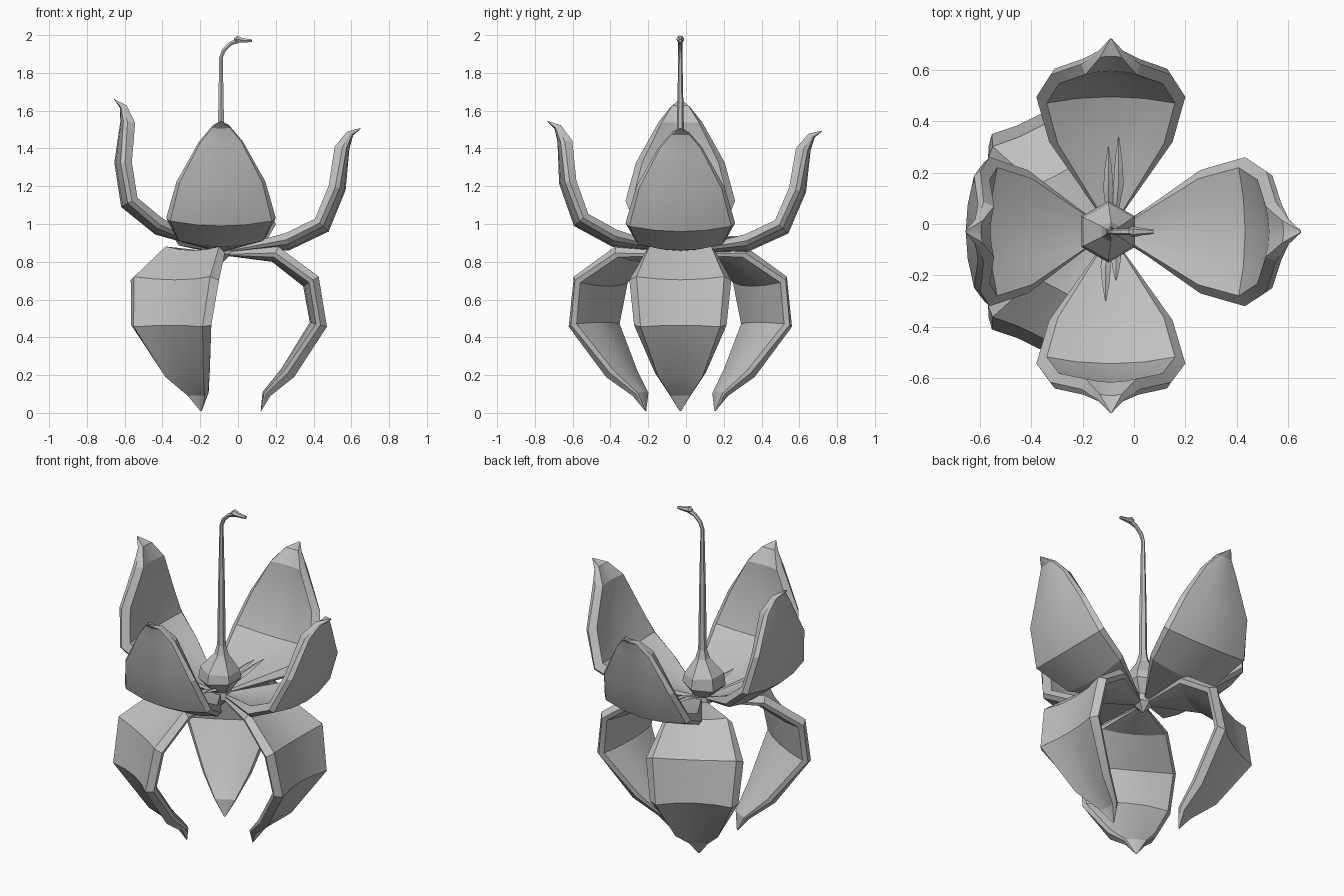
import bpy, bmesh
from math import cos, sin, pi, radians
from mathutils import Vector, Matrix

cube = bpy.data.objects.get("Cube")
if cube:
    bpy.data.objects.remove(cube, do_unlink=True)

# One plain grey for the whole flower
grey = bpy.data.materials.new("plain_grey")
grey.use_nodes = True
grey.diffuse_color = (0.53, 0.53, 0.53, 1)
grey.node_tree.nodes["Principled BSDF"].inputs["Base Color"].default_value = grey.diffuse_color

AXIS = Vector((-0.09, -0.03, 0))   # the stem line of the flower
HUB = Vector((0, 0, 0.85))         # petals tilt about this point
# Cross-section of a petal: share of the half width, share of the thickness
SECTION = ((-1, 0.3), (-0.93, 0), (-0.45, 0), (0, 0), (0.45, 0), (0.93, 0),
           (1, 0.3), (0.86, 1), (0.45, 1), (0, 1), (-0.45, 1), (-0.86, 1))


def finish(bm, name, angle):
    bmesh.ops.recalc_face_normals(bm, faces=bm.faces)
    mesh = bpy.data.meshes.new(name)
    bm.to_mesh(mesh)
    bm.free()
    mesh.materials.append(grey)
    obj = bpy.data.objects.new(name, mesh)
    bpy.context.collection.objects.link(obj)
    bpy.ops.object.select_all(action="DESELECT")
    obj.select_set(True)
    bpy.context.view_layer.objects.active = obj
    bpy.ops.object.shade_smooth_by_angle(angle=radians(angle))


def skin(bm, rings):
    """Join matching rings of vertices into a closed skin."""
    count = len(rings[0])
    for a, b in zip(rings, rings[1:]):
        for k in range(count):
            n = (k + 1) % count
            bm.faces.new((a[k], a[n], b[n], b[k]))
    bm.faces.new(rings[0])
    bm.faces.new(rings[-1])


def leaf(name, rows, turn, tilt):
    """Thick cupped petal from underside rows of radius, height, half width."""
    bm = bmesh.new()
    place = (Matrix.Translation(AXIS + HUB) @ Matrix.Rotation(radians(turn), 4, "Z")
             @ Matrix.Rotation(radians(-tilt), 4, "Y") @ Matrix.Translation(-HUB))
    rings = []
    for i, (r, z, w) in enumerate(rows):
        before, after = rows[max(i - 1, 0)], rows[min(i + 1, len(rows) - 1)]
        along = Vector((after[0] - before[0], 0, after[1] - before[1])).normalized()
        upper = Vector((-along.z, 0, along.x))
        thick = 0.065 * min(1, w / 0.1)
        ring = []
        for u, t in SECTION:
            p = Vector((r, u * w, z)) + upper * (0.16 * w * u * u + t * thick)
            ring.append(bm.verts.new(place @ p))
        rings.append(ring)
    skin(bm, rings)
    finish(bm, name, 20)


def tube(name, points, sides, flat=1.0):
    """Tapered tube along points of x, y, z, radius."""
    bm = bmesh.new()
    rings = []
    for i, (x, y, z, radius) in enumerate(points):
        before, after = points[max(i - 1, 0)], points[min(i + 1, len(points) - 1)]
        along = (Vector(after[:3]) - Vector(before[:3])).normalized()
        across = Vector((0, 1, 0)) if abs(along.y) < 0.7 else Vector((1, 0, 0))
        up = along.cross(across).normalized()
        across = up.cross(along)
        ring = []
        for k in range(sides):
            a = 2 * pi * k / sides
            offset = across * cos(a) * radius + up * sin(a) * radius * flat
            ring.append(bm.verts.new(AXIS + Vector((x, y, z)) + offset))
        rings.append(ring)
    skin(bm, rings)
    finish(bm, name, 15)


# Four upright petals, each leaning a little differently
petal_rows = [(0.05, 0.85, 0.03), (0.36, 0.86, 0.24), (0.57, 0.96, 0.29),
              (0.66, 1.18, 0.235), (0.68, 1.40, 0.115), (0.70, 1.47, 0.05),
              (0.74, 1.505, 0.004)]
for name, turn, tilt in (("left", 0, 0), ("back", 90, -1), ("right", 180, 13.5), ("front", 270, 3)):
    leaf(name + "_petal", petal_rows, turn, tilt)

# Three sepals arching out and down, cupped outwards like the petals
sepal_rows = [(0.04, 0.83, 0.03), (0.27, 0.80, 0.19), (0.435, 0.67, 0.27),
              (0.47, 0.48, 0.245), (0.32, 0.235, 0.135), (0.22, 0.11, 0.06),
              (0.21, 0.01, 0.004)]
for k, name in enumerate(("left", "back_right", "front_right")):
    leaf(name + "_sepal", sepal_rows, 120 * k, 0)

# Ovary bulb at the heart of the flower, on a small pointed base
tube("ovary", [(0, 0, 0.79, 0.005), (0, 0, 0.84, 0.06), (0, 0, 0.88, 0.055),
               (-0.01, 0, 0.95, 0.12), (-0.01, 0, 1.01, 0.11),
               (0, 0, 1.10, 0.04), (0, 0, 1.16, 0.022)], 6)

# Long style bending over at the top, with a flared stigma
tube("style", [(0, 0, 1.14, 0.024), (0, 0, 1.50, 0.019), (0, 0, 1.88, 0.011),
               (0.015, 0, 1.92, 0.012), (0.05, 0, 1.955, 0.012), (0.09, 0, 1.97, 0.014)], 6)
tube("stigma", [(0.07, 0, 1.975, 0.010), (0.085, 0, 1.978, 0.022),
                (0.12, 0, 1.972, 0.014), (0.165, 0, 1.970, 0.009)], 6, 0.9)

# Slender stamens lying low over the front and back petals
for k, (x, reach) in enumerate(((0.03, 0.37), (-0.01, 0.33), (-0.02, -0.27), (0.02, -0.19))):
    y = 0.04 if reach > 0 else -0.04
    tube("stamen_%d" % (k + 1),
         [(x * 0.5, y, 0.88, 0.008), (x, reach * 0.5, 0.92, 0.02),
          (x, reach * 0.75, 0.93, 0.014), (x, reach, 0.935, 0.002)], 4, 0.5)
